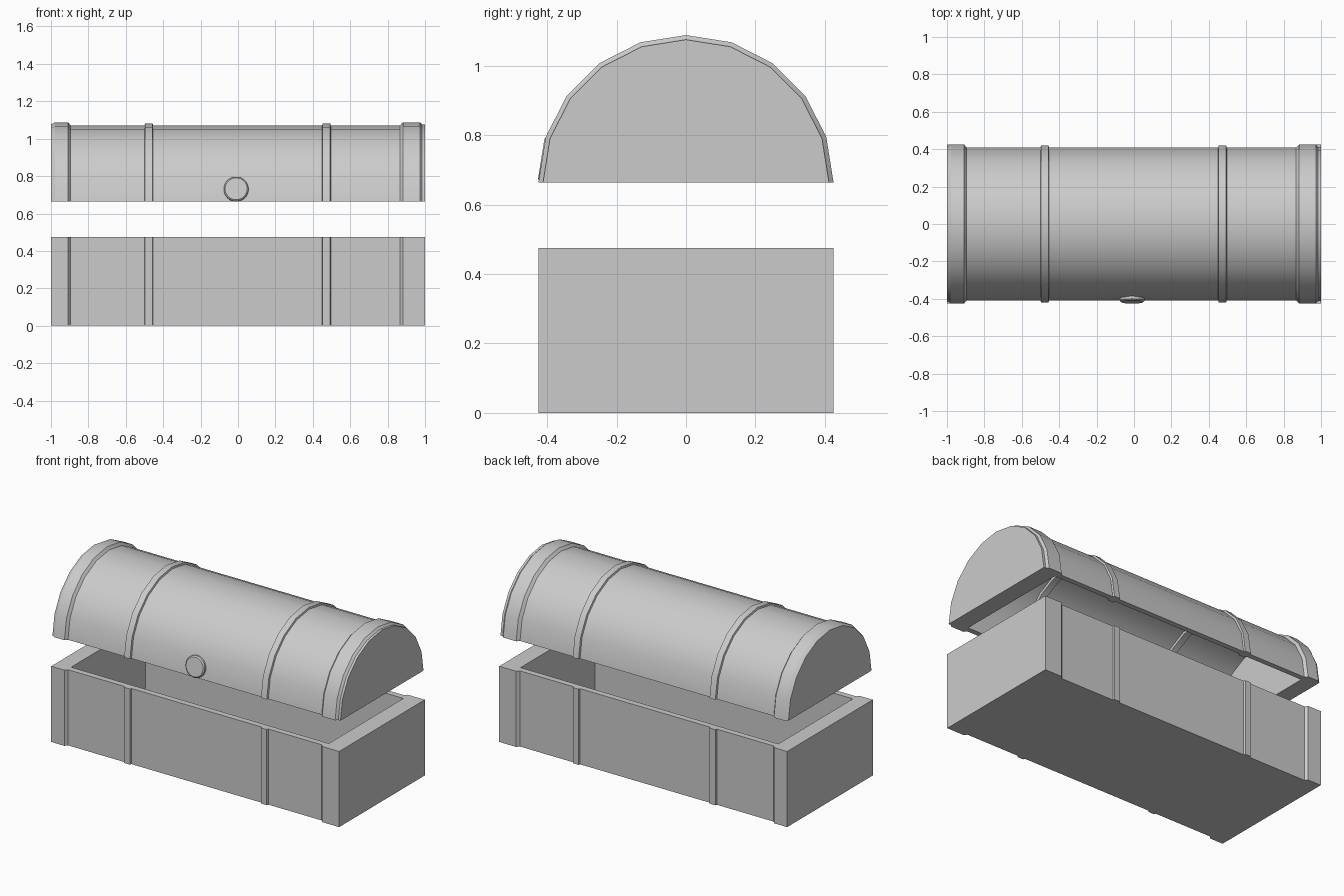
import bpy, bmesh
from math import sin, cos, pi, radians

if "Cube" in bpy.data.objects:
    bpy.data.objects.remove(bpy.data.objects["Cube"])

LID_Z, BASE_H = 0.663, 0.475

# (x, half width) stations: end bands, two straps, plain shell between
OUTER = [(-1, .412), (-.978, .425), (-.908, .425), (-.895, .408),
         (-.5, .408), (-.497, .419), (-.457, .419), (-.454, .408),
         (.45, .408), (.453, .419), (.493, .419), (.496, .408),
         (.867, .408), (.882, .425), (.972, .425), (.985, .412), (1, .412)]
# the base has flush square ends, widened right to the corners
BASE_OUTER = [(-1, .425), (-.908, .425)] + OUTER[3:13] + [(.882, .425), (1, .425)]
INNER = [(-.9, .37), (.89, .37)]
LID_INNER = [(-.9, .375), (-.5, .375), (-.497, .36), (-.457, .36), (-.454, .375),
             (.45, .375), (.453, .36), (.493, .36), (.496, .375), (.89, .375)]


def arch(r, drop=0):
    pts = [(-r * cos(pi * i / 10), LID_Z + r * sin(pi * i / 10)) for i in range(11)]
    if drop:
        pts = [(-r, LID_Z - drop)] + pts + [(r, LID_Z - drop)]
    return pts


def box(w, bottom, top):
    return [(-w, bottom), (-w, top), (w, top), (w, bottom)]


def loft(name, stations, section):
    bm = bmesh.new()
    rings = [[bm.verts.new((x, y, z)) for y, z in section(w)] for x, w in stations]
    n = len(rings[0])
    for a, b in zip(rings, rings[1:]):
        for i in range(n):
            j = (i + 1) % n
            bm.faces.new((a[i], a[j], b[j], b[i]))
    bm.faces.new(rings[0])
    bm.faces.new(rings[-1])
    bmesh.ops.recalc_face_normals(bm, faces=bm.faces)
    me = bpy.data.meshes.new(name)
    bm.to_mesh(me)
    bm.free()
    ob = bpy.data.objects.new(name, me)
    bpy.context.collection.objects.link(ob)
    return ob


def activate(ob):
    bpy.ops.object.select_all(action='DESELECT')
    ob.select_set(True)
    bpy.context.view_layer.objects.active = ob


def hollow(ob, cutter):
    activate(ob)
    m = ob.modifiers.new("hollow", 'BOOLEAN')
    m.operation, m.solver, m.object = 'DIFFERENCE', 'EXACT', cutter
    bpy.ops.object.modifier_apply(modifier=m.name)
    bpy.data.objects.remove(cutter)


# open chest base
base = loft("chest_base", BASE_OUTER, lambda w: box(w, 0, BASE_H))
hollow(base, loft("base_cutter", INNER, lambda w: box(w, .05, BASE_H + .1)))

# floating barrel lid with inner ribs
lid = loft("chest_lid", OUTER, arch)
hollow(lid, loft("lid_cutter", LID_INNER, lambda w: arch(w, .1)))
activate(lid)
bpy.ops.object.shade_smooth_by_angle(angle=radians(25))

# round clasp lying on the lowest front facet
tilt = radians(9)
d = .407
bpy.ops.mesh.primitive_cylinder_add(
    vertices=32, radius=.066, depth=.03,
    location=(-.01, -d * cos(tilt), LID_Z + .003 + d * sin(tilt)),
    rotation=(pi / 2 - tilt, 0, 0))
clasp = bpy.context.object
clasp.name = "round_clasp"
bev = clasp.modifiers.new("rim", 'BEVEL')
bev.width, bev.segments = .007, 1
bpy.ops.object.shade_smooth_by_angle(angle=radians(30))
